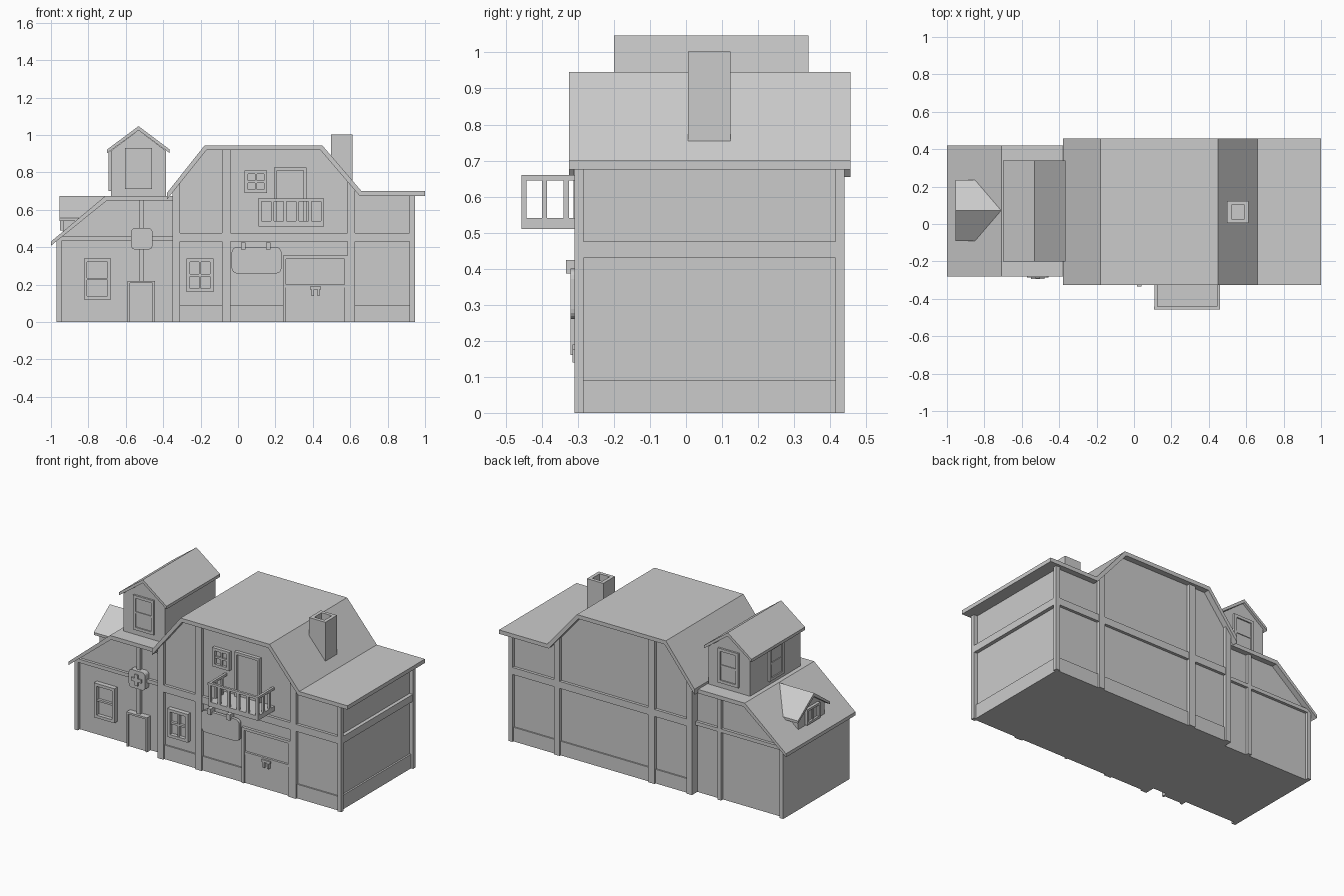
import bpy, bmesh, math
from mathutils import Matrix, Vector

grey = bpy.data.materials.new("plain grey")
grey.diffuse_color = (0.6, 0.6, 0.6, 1)


def finish(name, bm):
    bmesh.ops.recalc_face_normals(bm, faces=bm.faces)
    me = bpy.data.meshes.new(name)
    bm.to_mesh(me)
    bm.free()
    me.materials.append(grey)
    ob = bpy.data.objects.new(name, me)
    bpy.context.collection.objects.link(ob)
    return ob


def boxes(name, specs, mat=Matrix()):
    """One object from boxes given as x0, x1, y0, y1, z0, z1."""
    bm = bmesh.new()
    for x0, x1, y0, y1, z0, z1 in specs:
        m = Matrix.Translation(((x0 + x1) / 2, (y0 + y1) / 2, (z0 + z1) / 2))
        m = m @ Matrix.Diagonal((x1 - x0, y1 - y0, z1 - z0, 1))
        bmesh.ops.create_cube(bm, size=1, matrix=mat @ m)
    return finish(name, bm)


def prism(name, pts, a, b, axis='Y'):
    """Extrude a side profile between a and b."""
    bm = bmesh.new()
    vs = [bm.verts.new((u, a, v) if axis == 'Y' else (a, u, v)) for u, v in pts]
    f = bm.faces.new(vs)
    r = bmesh.ops.extrude_face_region(bm, geom=[f])
    d = Vector((0, b - a, 0)) if axis == 'Y' else Vector((b - a, 0, 0))
    bmesh.ops.translate(bm, vec=d, verts=[v for v in r['geom'] if isinstance(v, bmesh.types.BMVert)])
    return finish(name, bm)


def rounded(x0, x1, z0, z1, r, n=4):
    pts = []
    for k, (cx, cz) in enumerate([(x1 - r, z1 - r), (x0 + r, z1 - r), (x0 + r, z0 + r), (x1 - r, z0 + r)]):
        for i in range(n + 1):
            t = math.pi / 2 * (k + i / n)
            pts.append((cx + r * math.cos(t), cz + r * math.sin(t)))
    return pts


def window(name, pos, w, h, rows, cols, angle=0, d=0.03, f=0.018):
    """Framed window facing -y, then turned; pos is bottom centre on the wall."""
    s = [(-w/2, -w/2 + f, -d, 0, 0, h), (w/2 - f, w/2, -d, 0, 0, h),
         (-w/2 + f, w/2 - f, -d, 0, 0, f), (-w/2 + f, w/2 - f, -d, 0, h - f, h),
         (-w/2 + f, w/2 - f, -0.006, 0, f, h - f)]
    b = f * 0.35
    for i in range(1, cols):
        x = -w/2 + w * i / cols
        s.append((x - b, x + b, -d * 0.75, 0, f, h - f))
    for i in range(1, rows):
        z = h * i / rows
        s.append((-w/2 + f, w/2 - f, -d * 0.75, 0, z - b, z + b))
    boxes(name, s, Matrix.Translation(pos) @ Matrix.Rotation(angle, 4, 'Z'))


def interp(pts, x):
    for (a, za), (b, zb) in zip(pts, pts[1:]):
        if a <= x <= b:
            return za + (zb - za) * (x - a) / (b - a)
    return pts[-1][1]


# Roof lines (top and underside)
main_top = [(-0.38, 0.69), (-0.178, 0.945), (0.45, 0.945), (0.66, 0.70), (1.0, 0.70)]
main_low = [(-0.38, 0.655), (-0.168, 0.92), (0.44, 0.92), (0.65, 0.675), (1.0, 0.675)]
wing_top = [(-1.0, 0.43), (-0.708, 0.675), (-0.34, 0.675)]
wing_low = [(-1.0, 0.408), (-0.70, 0.65), (-0.34, 0.65)]
prism("main_roof", main_top + main_low[::-1], -0.325, 0.457)
prism("wing_roof", wing_top + wing_low[::-1], -0.28, 0.42)


def walls(name, low, x0, x1, y0, y1):
    top = [(x0, interp(low, x0))] + [p for p in low if x0 < p[0] < x1] + [(x1, interp(low, x1))]
    prism(name, [(x1, 0), (x0, 0)] + top, y0, y1)


# Walls
walls("main_walls", main_low, -0.35, 0.92, -0.29, 0.42)
walls("wing_walls", wing_low, -0.97, -0.345, -0.245, 0.385)

# Timber posts, front and back
for y0, y1, side in ((-0.31, -0.285, "front"), (0.415, 0.44, "back")):
    for x0, x1 in ((-0.35, -0.31), (-0.085, -0.04), (0.585, 0.625), (0.918, 0.945)):
        walls(side + "_post", main_low, x0, x1, y0, y1)
for y0, y1, side in ((-0.265, -0.24, "front"), (0.38, 0.405, "back")):
    for x0, x1 in ((-0.97, -0.945), (-0.53, -0.505)):
        walls("wing_" + side + "_post", wing_low, x0, x1, y0, y1)

# Horizontal beams and plinth
boxes("main_beams", [(-0.34, 0.93, -0.308, -0.28, 0.43, 0.475), (-0.34, 0.93, 0.41, 0.438, 0.43, 0.475),
                     (0.91, 0.943, -0.3, 0.43, 0.43, 0.475)])
boxes("wing_beams", [(-0.945, -0.345, -0.263, -0.24, 0.433, 0.456), (-0.945, -0.345, 0.38, 0.403, 0.433, 0.456)])
boxes("plinth", [(-0.34, 0.24, -0.299, -0.28, 0, 0.09), (0.6, 0.93, -0.299, -0.28, 0, 0.09),
                 (-0.34, 0.93, 0.41, 0.429, 0, 0.09), (0.91, 0.931, -0.295, 0.425, 0, 0.09)])

# Tower with gable roof
prism("tower_walls", [(-0.68, 0.64), (-0.385, 0.64), (-0.385, 0.915), (-0.532, 1.025), (-0.68, 0.915)], -0.185, 0.325)
prism("tower_roof", [(-0.70, 0.922), (-0.532, 1.047), (-0.365, 0.922), (-0.365, 0.903), (-0.532, 1.025),
                     (-0.70, 0.903)], -0.2, 0.34)
window("tower_front_window", (-0.532, -0.183, 0.71), 0.145, 0.22, 2, 1, d=0.014)
window("tower_back_window", (-0.532, 0.323, 0.71), 0.145, 0.22, 2, 1, math.pi, d=0.014)
window("tower_side_window", (-0.678, 0.07, 0.70), 0.145, 0.213, 2, 1, -math.pi / 2, d=0.014)

# Small dormer on the wing slope
prism("dormer_walls", [(-0.06, 0.45), (0.205, 0.45), (0.205, 0.56), (0.072, 0.65), (-0.06, 0.56)], -0.935, -0.74, 'X')
prism("dormer_roof", [(-0.09, 0.556), (0.072, 0.673), (0.235, 0.556), (0.235, 0.54), (0.072, 0.65), (-0.09, 0.54)],
      -0.955, -0.71, 'X')
window("dormer_window", (-0.933, 0.072, 0.49), 0.13, 0.10, 1, 2, -math.pi / 2, d=0.02, f=0.014)

# Hollow chimney
x0, x1, y0, y1, t = 0.498, 0.613, 0.005, 0.123, 0.022
boxes("chimney", [(x0, x0 + t, y0, y1, 0.72, 1.003), (x1 - t, x1, y0, y1, 0.72, 1.003),
                  (x0 + t, x1 - t, y0, y0 + t, 0.72, 1.003), (x0 + t, x1 - t, y1 - t, y1, 0.72, 1.003),
                  (x0 + t, x1 - t, y0 + t, y1 - t, 0.72, 0.93)])

# Front windows and doors
window("wing_window", (-0.752, -0.245, 0.12), 0.145, 0.22, 2, 1)
window("lower_window", (-0.203, -0.29, 0.16), 0.145, 0.18, 2, 2)
window("upper_window", (0.096, -0.29, 0.69), 0.12, 0.12, 2, 2, d=0.022)
window("balcony_door", (0.28, -0.29, 0.51), 0.175, 0.315, 1, 1, d=0.022, f=0.016)
boxes("wing_door", [(-0.59, -0.578, -0.282, -0.24, 0, 0.22), (-0.457, -0.445, -0.282, -0.24, 0, 0.22),
                    (-0.578, -0.457, -0.282, -0.24, 0.208, 0.22), (-0.578, -0.457, -0.272, -0.24, 0, 0.208)])
boxes("garage_door", [(0.24, 0.257, -0.308, -0.28, 0, 0.355), (0.57, 0.587, -0.308, -0.28, 0, 0.355),
                      (0.257, 0.57, -0.308, -0.28, 0.338, 0.355), (0.257, 0.57, -0.304, -0.28, 0.185, 0.2),
                      (0.257, 0.57, -0.298, -0.28, 0, 0.185)])
boxes("garage_handle", [(0.385, 0.445, -0.315, -0.305, 0.175, 0.19), (0.393, 0.405, -0.315, -0.295, 0.14, 0.175),
                        (0.425, 0.437, -0.315, -0.295, 0.14, 0.175)])

# Plus-shaped wall plaque
prism("plaque", rounded(-0.572, -0.457, 0.388, 0.502, 0.022), -0.285, -0.24)
boxes("plaque_plus", [(-0.55, -0.479, -0.293, -0.284, 0.434, 0.456), (-0.526, -0.503, -0.2925, -0.284, 0.41, 0.48)])

# Hanging board with brackets
prism("hanging_board", rounded(-0.034, 0.232, 0.26, 0.40, 0.028), -0.32, -0.3)
boxes("board_brackets", [(x, x + 0.025, -0.333, -0.29, 0.387, 0.424) for x in (0.015, 0.15)])

# Balcony
bal = [(0.11, 0.46, -0.457, -0.285, 0.51, 0.54), (0.106, 0.46, -0.457, -0.442, 0.645, 0.66)]
for x in (0.11, 0.445):
    bal.append((x, x + 0.015, -0.442, -0.285, 0.645, 0.66))
    bal += [(x, x + 0.015, y, y + 0.015, 0.54, 0.645) for y in (-0.4, -0.34)]
bal += [(0.11 + i * 0.067, 0.125 + i * 0.067, -0.457, -0.442, 0.54, 0.645) for i in range(6)]
boxes("balcony", bal)
